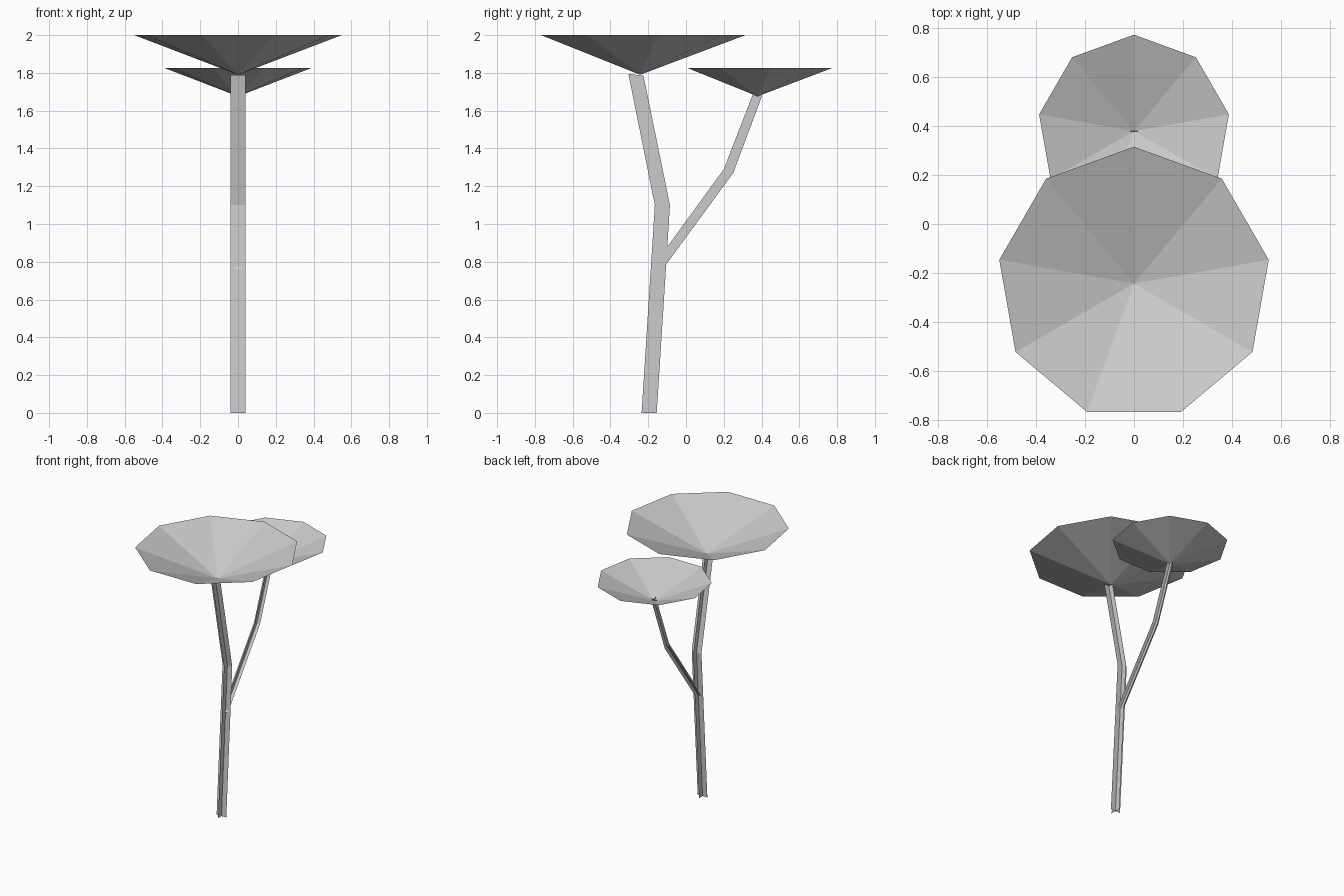
import bpy
import math

cube = bpy.data.objects.get("Cube")
if cube:
    bpy.data.objects.remove(cube)

# One plain grey for the whole tree
grey = bpy.data.materials.new("light_grey")
grey.use_nodes = True
color = (0.6, 0.6, 0.6, 1)
grey.diffuse_color = color
grey.node_tree.nodes["Principled BSDF"].inputs["Base Color"].default_value = color


def add_object(name, verts, faces):
    mesh = bpy.data.meshes.new(name)
    mesh.from_pydata(verts, [], faces)
    mesh.materials.append(grey)
    obj = bpy.data.objects.new(name, mesh)
    bpy.context.collection.objects.link(obj)
    return obj


def crossed_stem(name, path, half_width):
    """Two ribbons crossing along a bent path of (y, z, side_y, side_z)."""
    verts, faces = [], []
    for across in (True, False):
        start = len(verts)
        for y, z, side_y, side_z in path:
            for s in (-1, 1):
                if across:
                    verts.append((s * half_width, y, z))
                else:
                    verts.append((0, y + s * side_y, z + s * side_z))
        for i in range(len(path) - 1):
            a = start + 2 * i
            faces.append((a, a + 1, a + 3, a + 2))
    return add_object(name, verts, faces)


def canopy(name, y, radius, bottom, top, sides=9):
    """Open cone of flat triangles with its tip pointing down."""
    verts = [(0, y, bottom)]
    for i in range(sides):
        a = math.tau * i / sides
        verts.append((radius * math.sin(a), y + radius * math.cos(a), top))
    # Wound so that the hollow upper side faces up
    faces = [(0, (i + 1) % sides + 1, i + 1) for i in range(sides)]
    return add_object(name, verts, faces)


# Stems
crossed_stem("trunk", [(-0.195, 0, 0.04, 0),
                       (-0.125, 1.1, 0.04, 0),
                       (-0.265, 1.79, 0.04, -0.005)], 0.04)
crossed_stem("branch", [(-0.155, 0.76, 0.02, -0.015),
                        (0.225, 1.28, 0.025, -0.01),
                        (0.38, 1.687, 0.023, -0.008)], 0.025)

# Foliage
canopy("large_canopy", -0.243, 0.558, 1.79, 2.0)
canopy("small_canopy", 0.379, 0.393, 1.676, 1.825)
